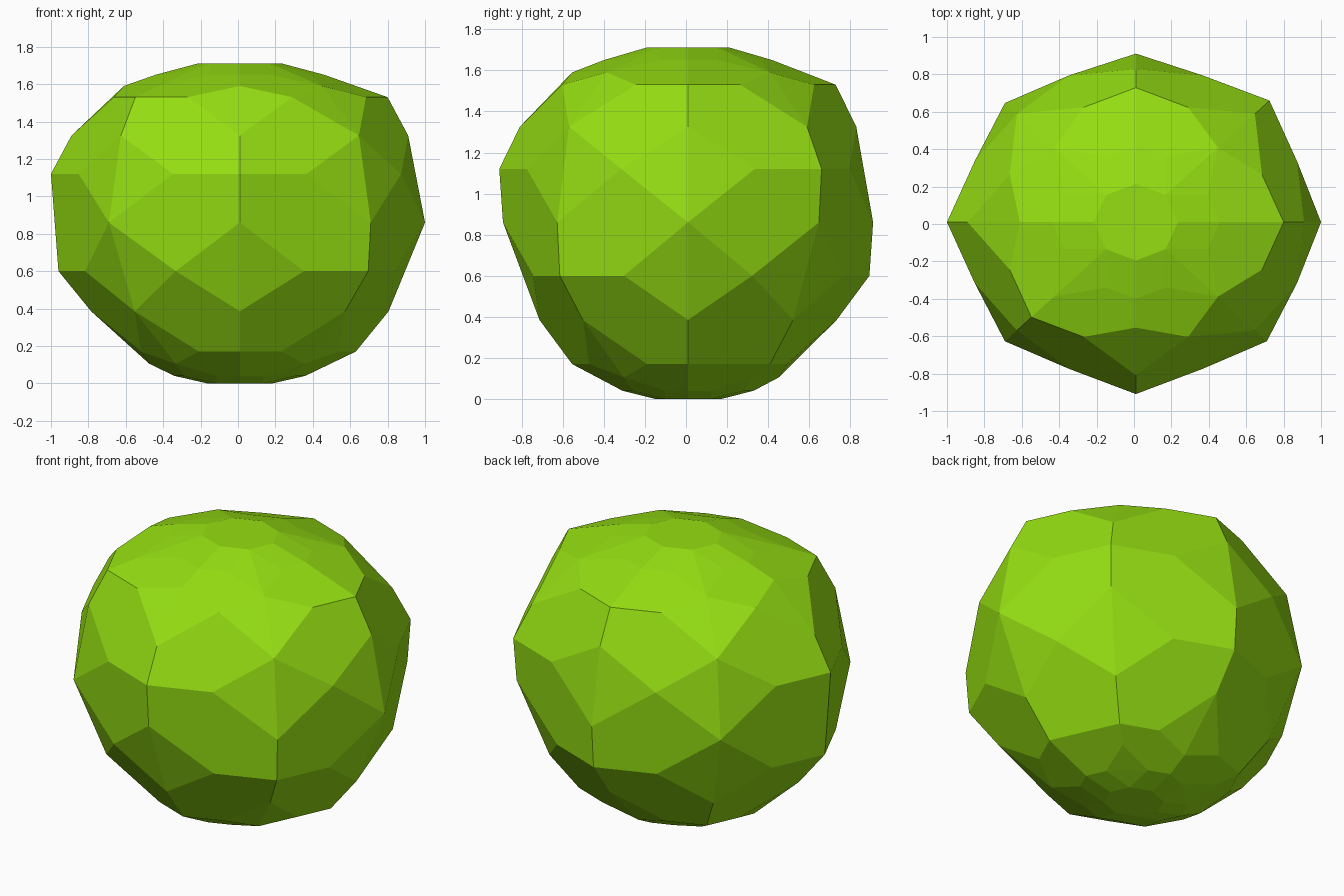
import bpy, bmesh, math
from mathutils import Vector

if "Cube" in bpy.data.objects:
    bpy.data.objects.remove(bpy.data.objects["Cube"])

# Rings of the eight-sided base body: (radius, height, directions in degrees whose corner stays uncut)
RINGS = [
    (0.35, 0.04, (0, 90, 180, 270)),
    (0.62, 0.17, (0, 45, 135, 270)),
    (0.97, 0.60, (90, 180, 315)),
    (1.01, 1.12, (45, 180, 270)),
    (0.79, 1.53, (0, 90, 225)),
    (0.45, 1.65, (0, 90, 180, 270)),
]
BOTTOM_TIP, TOP_TIP = Vector((0.01, 0.01, -0.04)), Vector((0.01, 0.01, 1.77))
DEPTH = 0.91


def corner(ring, step):
    r, z, _ = RINGS[ring]
    a = math.radians(45 * step)
    return Vector((0.01 + r * math.cos(a), 0.01 + DEPTH * r * math.sin(a), z))


# Cutting a corner leaves only the middles of its edges; uncut corners are kept
points = []
for step in range(8):
    column = [BOTTOM_TIP] + [corner(i, step) for i in range(len(RINGS))] + [TOP_TIP]
    points += [(a + b) / 2 for a, b in zip(column, column[1:])]
    for i, (_, _, kept) in enumerate(RINGS):
        points.append((corner(i, step) + corner(i, step + 1)) / 2)
        if 45 * step in kept:
            points.append(corner(i, step))

# Faceted body: wrap the points and merge coplanar triangles
bm = bmesh.new()
for p in points:
    bm.verts.new(p)
bmesh.ops.convex_hull(bm, input=bm.verts[:])
bmesh.ops.delete(bm, geom=[v for v in bm.verts if not v.link_faces], context='VERTS')
bmesh.ops.dissolve_limit(bm, angle_limit=math.radians(1), verts=bm.verts[:], edges=bm.edges[:])
bmesh.ops.recalc_face_normals(bm, faces=bm.faces[:])
low = min(v.co.z for v in bm.verts)
bmesh.ops.translate(bm, verts=bm.verts[:], vec=(0, 0, -low))

mesh = bpy.data.meshes.new("faceted_ball")
bm.to_mesh(mesh)
bm.free()
ball = bpy.data.objects.new("faceted_ball", mesh)
bpy.context.collection.objects.link(ball)

# Leaf green
green = bpy.data.materials.new("green")
green.diffuse_color = (0.30, 0.73, 0.006, 1)
green.use_nodes = True
green.node_tree.nodes["Principled BSDF"].inputs["Base Color"].default_value = green.diffuse_color
mesh.materials.append(green)
